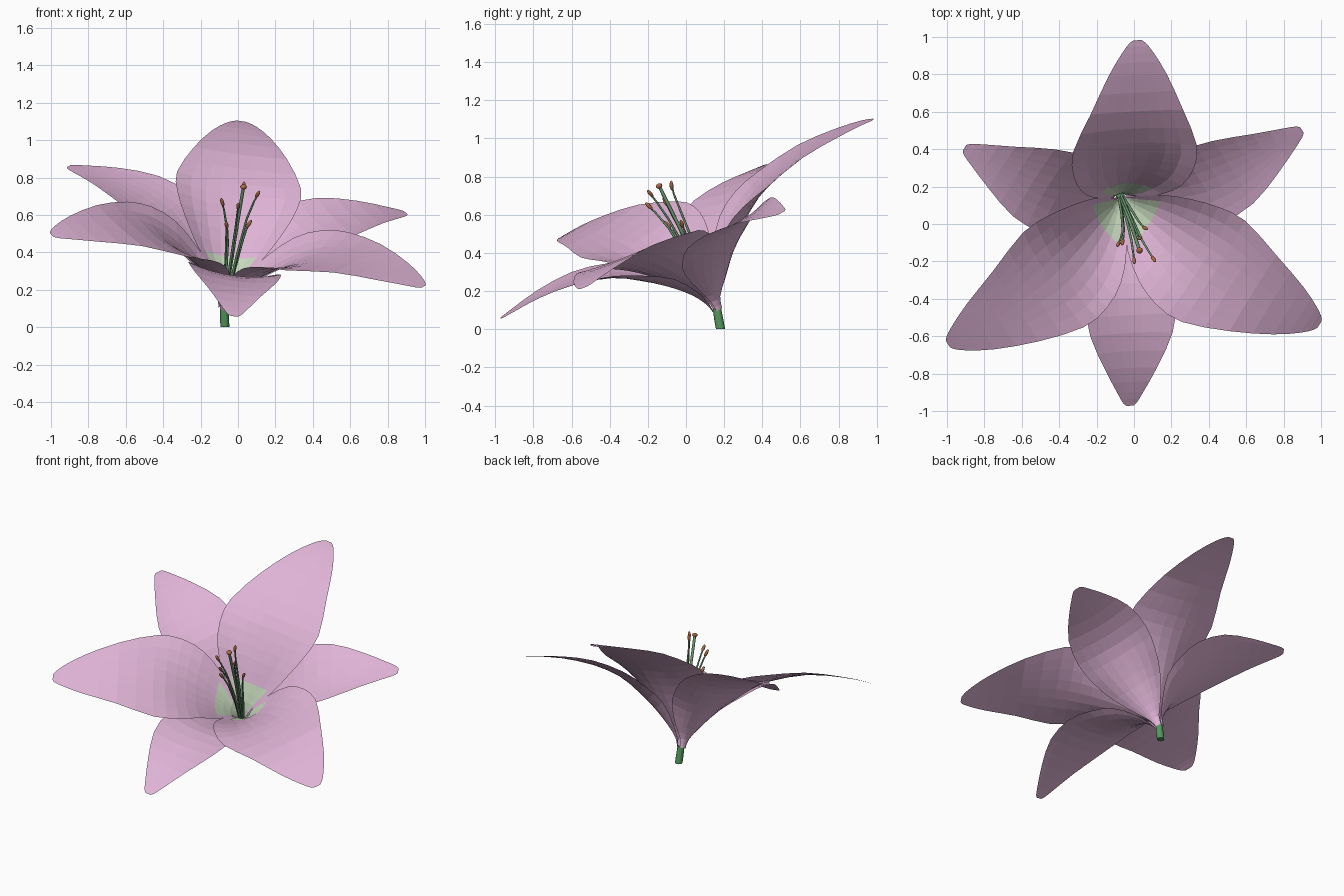
import bpy, bmesh, math
from mathutils import Vector, Matrix

if "Cube" in bpy.data.objects:
    bpy.data.objects.remove(bpy.data.objects["Cube"])

# flower frame: throat point, tilted axis N, sideways U, towards the back petal V
T = Vector((-0.069, 0.151, 0.15))
N = Vector((0.146, -0.426, 0.893)).normalized()
U = Vector((0.011, 0.903, 0.429)).cross(N).normalized()
V = N.cross(U)


def mat(name, rgb):
    m = bpy.data.materials.new(name)
    m.diffuse_color = (*rgb, 1)
    m.use_nodes = True
    m.node_tree.nodes["Principled BSDF"].inputs["Base Color"].default_value = m.diffuse_color
    return m


PINK = mat("petal pink", (0.73, 0.45, 0.665))
PALE = mat("throat pale green", (0.56, 0.69, 0.50))
STEM = mat("stem green", (0.09, 0.31, 0.11))
FILA = mat("filament green", (0.15, 0.32, 0.16))
BROWN = mat("anther brown", (0.40, 0.14, 0.06))


def loc(r, s, h, az):
    """Flower coordinates (radius, sideways, height) at an azimuth to world."""
    a = math.radians(az)
    c, d = math.cos(a), math.sin(a)
    p = T + U * (r * c - s * d) + V * (r * d + s * c) + N * h
    p.y -= 0.01 * max(0, min(1, (0.1 - h) / 0.1))  # neck bends into the stem
    return p


def finish(bm, name, m, smooth=False):
    me = bpy.data.meshes.new(name)
    bm.to_mesh(me)
    bm.free()
    me.materials.append(m)
    for p in me.polygons:
        p.use_smooth = smooth and len(p.vertices) < 5
    ob = bpy.data.objects.new(name, me)
    bpy.context.collection.objects.link(ob)
    return ob


def refine(rows):
    """Insert a smooth in-between row in each gap."""
    out = []
    for i in range(len(rows) - 1):
        a, b = rows[i], rows[i + 1]
        p, q = rows[max(i - 1, 0)], rows[min(i + 2, len(rows) - 1)]
        out += [a, tuple((9 * (y + z) - x - w) / 16 for x, y, z, w in zip(p, a, b, q))]
    return out + [rows[-1]]


def sheet(rows, az, name, m, lift=0.0, cols=8):
    """Cupped sheet; rows are (radius, height, half width, edge dr, edge dh)."""
    bm = bmesh.new()
    grid = []
    for r, h, s, dr, dh in rows:
        line = []
        for i in range(cols + 1):
            k = 2 * i / cols - 1
            line.append(bm.verts.new(loc(r + dr * k * k - lift, s * k, h + dh * k * k + lift, az)))
        grid.append(line)
    for a, b in zip(grid, grid[1:]):
        for i in range(cols):
            bm.faces.new((a[i], b[i], b[i + 1], a[i + 1]))
    bmesh.ops.recalc_face_normals(bm, faces=bm.faces)
    if sum((f.normal.dot(N) for f in bm.faces)) < 0:
        bmesh.ops.reverse_faces(bm, faces=bm.faces)
    return finish(bm, name, m)


def tube(points, radii, name, m, sides=10, flat=False):
    """Round tube through the points, capped at both ends."""
    bm = bmesh.new()
    rings = []
    for i, p in enumerate(points):
        t = points[min(i + 1, len(points) - 1)] - points[max(i - 1, 0)]
        if flat:
            t = Vector((0, 0, 1))
        q = t.to_track_quat('Z', 'Y')
        rings.append([bm.verts.new(p + q @ Vector((radii[i] * math.cos(2 * math.pi * j / sides),
                                                  radii[i] * math.sin(2 * math.pi * j / sides), 0)))
                      for j in range(sides)])
    for a, b in zip(rings, rings[1:]):
        for j in range(sides):
            n = (j + 1) % sides
            bm.faces.new((a[j], a[n], b[n], b[j]))
    bm.faces.new(rings[0][::-1])
    bm.faces.new(rings[-1])
    return finish(bm, name, m, True)


def bead(center, direction, size, name, m):
    """Small stretched sphere along a direction."""
    bm = bmesh.new()
    bmesh.ops.create_uvsphere(bm, u_segments=10, v_segments=8, radius=1)
    rot = direction.to_track_quat('Z', 'Y').to_matrix().to_4x4()
    bm.transform(Matrix.Translation(center) @ rot @ Matrix.Diagonal((*size, 1)))
    return finish(bm, name, m, True)


INNER = [(.018, -.045, .012, 0, 0), (.028, 0, .016, -.004, 0), (.072, .08, .075, -.03, .03),
         (.16, .17, .185, -.05, .065), (.272, .275, .272, -.06, .08), (.388, .365, .325, -.045, .065),
         (.52, .442, .335, -.02, .03), (.74, .51, .25, 0, .01), (.96, .525, .158, 0, 0),
         (1.09, .518, .085, 0, 0), (1.145, .51, .043, 0, 0), (1.16, .508, .02, 0, 0)]
OUTER = [(.026, -.055, .02, -.005, 0), (.042, 0, .033, -.012, .005), (.092, .075, .092, -.03, .02),
         (.19, .175, .175, -.05, .045), (.31, .27, .228, -.04, .04), (.44, .352, .25, -.02, .032),
         (.62, .405, .222, 0, .025), (.82, .422, .14, 0, .01), (.97, .414, .07, 0, 0),
         (1.035, .405, .037, 0, 0), (1.053, .403, .018, 0, 0)]

# three wide inner petals with pale throat patches, three narrow outer petals
inner, outer = refine(INNER), refine(OUTER)
patch = [(r, h, s * 0.75, dr * 0.5625, dh * 0.5625) for r, h, s, dr, dh in inner[2:7]]
for i in range(3):
    sheet(inner, 90 + 120 * i, f"inner_petal_{i + 1}", PINK)
    sheet(outer, 30 + 120 * i, f"outer_petal_{i + 1}", PINK)
    sheet(patch, 90 + 120 * i, f"throat_patch_{i + 1}", PALE, lift=0.003, cols=6)

# stem
tube([Vector((-.07, .181, 0)), Vector((-.072, .172, .05)), Vector((-.075, .161, .115))],
     [.024, .024, .022], "stem", STEM, sides=12, flat=True)

# stamens: azimuth, height and spread of each anther
for i, (az, h, r) in enumerate([(16, .45, .065), (87, .65, .055), (187, .57, .1),
                                (222, .46, .08), (260, .6, .1), (-39, .67, .1)]):
    pts = [loc(.012, 0, 0, az), loc(.02 + r * .1, 0, h * .4, az), loc(.02 + r * .35, 0, h * .75, az),
           loc(r * .85, 0, h * .93, az), loc(r, 0, h - .01, az)]
    tube(pts, [.007, .007, .006, .005, .004], f"filament_{i + 1}", FILA)
    lean = loc(r + .008, 0, h + .02, az) - loc(r, 0, h, az)
    bead(loc(r, 0, h, az), lean, (.01, .01, .026), f"anther_{i + 1}", BROWN)

# pistil and stigma
tube([loc(0, 0, 0, 0), loc(0, 0, .35, 0), loc(.005, 0, .67, 270)], [.011, .009, .009], "pistil", FILA)
bead(loc(.005, 0, .675, 270), N, (.018, .018, .013), "stigma", BROWN)
